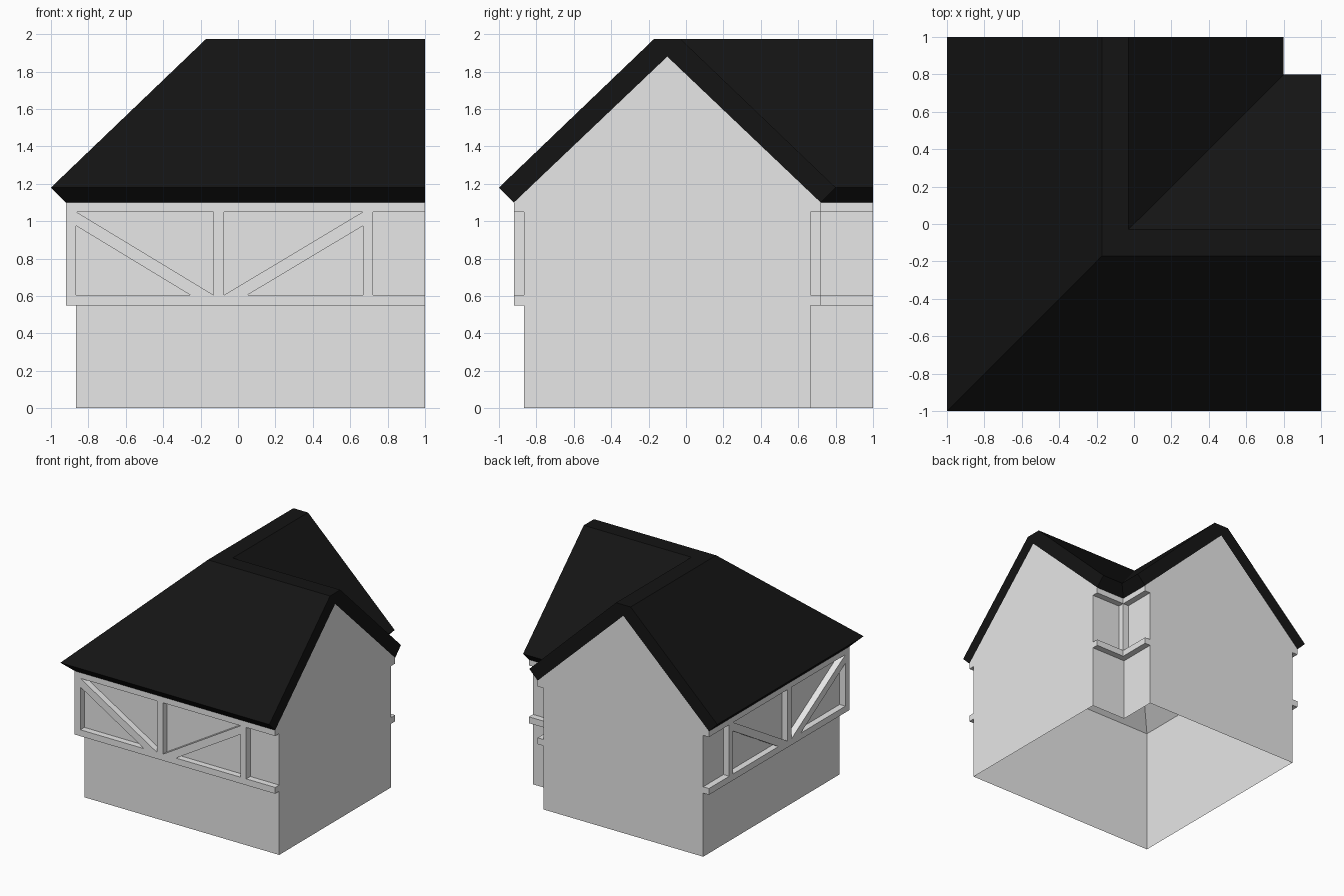
import bpy
import bmesh

cube = bpy.data.objects.get("Cube")
if cube:
    bpy.data.objects.remove(cube, do_unlink=True)

OUT, IN = -0.865, 0.665      # wall lines of both wings
FACE, INFACE = -0.92, 0.72   # timber faces
MID, EAVE, END = -0.10, 1.10, 1.0


def material(name, colour):
    mat = bpy.data.materials.new(name)
    mat.use_nodes = True
    mat.diffuse_color = (*colour, 1)
    bsdf = mat.node_tree.nodes["Principled BSDF"]
    bsdf.inputs["Base Color"].default_value = (*colour, 1)
    bsdf.inputs["Roughness"].default_value = 0.8
    return mat


plaster = material("pale grey", (0.8, 0.8, 0.8))
slate = material("black slate", (0.007, 0.007, 0.007))


def finish(name, bm, mat):
    bmesh.ops.recalc_face_normals(bm, faces=bm.faces)
    mesh = bpy.data.meshes.new(name)
    bm.to_mesh(mesh)
    bm.free()
    mesh.materials.append(mat)
    obj = bpy.data.objects.new(name, mesh)
    bpy.context.collection.objects.link(obj)
    return obj


def sweep(name, profile, mat, closed=True):
    """Sweep a (offset, height) profile around the mitred L of the two wings."""
    bm = bmesh.new()
    rings = [[bm.verts.new(p) for p in ring] for ring in (
        [(END, v, z) for v, z in profile],
        [(v, v, z) for v, z in profile],
        [(v, END, z) for v, z in profile])]
    n = len(profile)
    for a, b in zip(rings, rings[1:]):
        for i in range(n if closed else n - 1):
            j = (i + 1) % n
            bm.faces.new((a[i], a[j], b[j], b[i]))
    if closed:
        bm.faces.new(rings[0])
        bm.faces.new(rings[-1])
    return finish(name, bm, mat)


def panel(name, outline, near, far, side):
    """Extrude a (along, height) outline; side swaps x and y."""
    bm = bmesh.new()
    rings = []
    for d in (near, far):
        rings.append([bm.verts.new((d, u, z) if side else (u, d, z)) for u, z in outline])
    n = len(outline)
    for i in range(n):
        j = (i + 1) % n
        bm.faces.new((rings[0][i], rings[0][j], rings[1][j], rings[1][i]))
    bm.faces.new(rings[0])
    bm.faces.new(rings[1])
    return finish(name, bm, plaster)


def rect(u0, u1, z0, z1):
    return [(u0, z0), (u1, z0), (u1, z1), (u0, z1)]


# Hollow walls, open underneath, with one gable on each wing
sweep("outer_walls", [(OUT, 0), (OUT, EAVE)], plaster, closed=False).data.flip_normals()
sweep("inner_walls", [(IN, 0), (IN, EAVE)], plaster, closed=False)
gable = [(OUT, 0), (IN, 0), (IN, EAVE), (MID, 1.83), (OUT, EAVE)]
for side, name in enumerate(("right_gable", "back_gable")):
    bm = bmesh.new()
    bm.faces.new([bm.verts.new((v, END, z) if side else (END, v, z)) for v, z in gable])
    wall = finish(name, bm, plaster)
    normal = wall.data.polygons[0].normal
    if normal[1 if side else 0] < 0:
        wall.data.flip_normals()

# Roof lining and slate covering
sweep("roof_lining", [(FACE, EAVE), (MID, 1.88), (INFACE, EAVE),
                      (IN, EAVE), (MID, 1.83), (OUT, EAVE)], plaster)
sweep("roof", [(-1, 1.18), (-0.17, 1.975), (-0.03, 1.975), (0.8, 1.18),
               (INFACE, EAVE), (MID, 1.88), (FACE, EAVE)], slate)

# Horizontal timbers
LOW, HIGH = 0.605, 1.05
for where, a, b in (("outer", FACE, OUT), ("inner", IN, INFACE)):
    sweep(where + "_sill_beam", rect(a, b, 0.55, LOW), plaster)
    sweep(where + "_top_beam", rect(a, b, HIGH, EAVE), plaster)

# Corner posts
panel("outer_corner_post", rect(FACE, OUT, LOW, HIGH), FACE, OUT, 0)
panel("inner_corner_post", rect(IN, INFACE, LOW, HIGH), IN, INFACE, 0)

# Posts and diagonal braces on both outer walls
for side, label in enumerate(("front", "side")):
    for i, u in enumerate((-0.13, 0.668)):
        panel(f"{label}_post_{i}", rect(u, u + 0.055, LOW, HIGH), FACE, OUT, side)
    for i, (top, foot, inset) in enumerate(((OUT, -0.13, -0.255), (0.668, -0.075, 0.05))):
        panel(f"{label}_brace_{i}",
              [(top, HIGH), (foot, LOW), (inset, LOW), (top, 0.975)], FACE, OUT, side)
